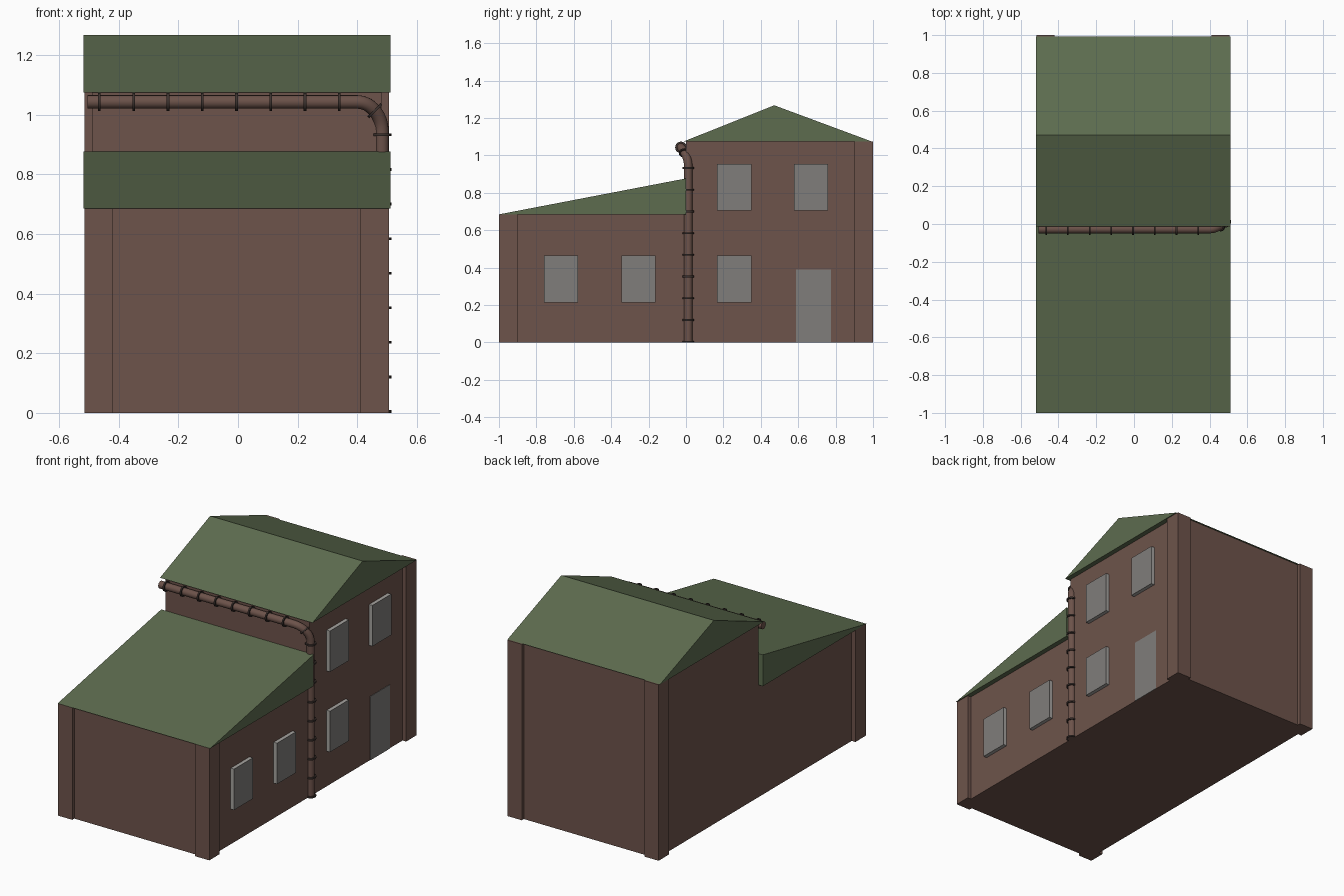
import bpy, math
from mathutils import Vector

if "Cube" in bpy.data.objects:
    bpy.data.objects.remove(bpy.data.objects["Cube"])


def material(name, rgb):
    m = bpy.data.materials.new(name)
    m.diffuse_color = (*rgb, 1)
    m.use_nodes = True
    m.node_tree.nodes["Principled BSDF"].inputs["Base Color"].default_value = m.diffuse_color
    return m


BRICK = material("brick brown", (0.155, 0.088, 0.070))
GREEN = material("roof green", (0.110, 0.150, 0.078))
GREY = material("window grey", (0.215, 0.207, 0.198))
FRAME = material("frame light grey", (0.38, 0.37, 0.35))
PIPE = material("pipe brown", (0.150, 0.085, 0.068))
DARK = material("bracket dark", (0.045, 0.032, 0.028))


def mesh_object(name, verts, faces, mat):
    me = bpy.data.meshes.new(name)
    me.from_pydata(verts, [], faces)
    me.materials.append(mat)
    ob = bpy.data.objects.new(name, me)
    bpy.context.collection.objects.link(ob)
    return ob


def prism(name, profile, x0, x1, mat):
    """Extrude a (y, z) profile, listed counter-clockwise seen from +x, along x."""
    n = len(profile)
    verts = [(x, y, z) for x in (x0, x1) for y, z in profile]
    faces = [tuple(reversed(range(n))), tuple(range(n, 2 * n))]
    faces += [(i, (i + 1) % n, n + (i + 1) % n, n + i) for i in range(n)]
    return mesh_object(name, verts, faces, mat)


def box(name, x0, x1, y0, y1, z0, z1, mat):
    return prism(name, [(y0, z0), (y1, z0), (y1, z1), (y0, z1)], x0, x1, mat)


LOW, HIGH = 0.685, 1.075      # eaves heights
WALL_L, WALL_R = -0.49, 0.482

# Walls: one stepped outline for the low wing and the tall wing
prism("walls", [(-0.98, 0), (0.98, 0), (0.98, HIGH), (0, HIGH), (0, LOW),
                (-0.98, LOW)], WALL_L, WALL_R, BRICK)

# Corner posts
for end, (y0, y1, top) in {"front": (-1.0, -0.9, LOW), "back": (0.9, 1.0, HIGH)}.items():
    box(end + "_left_post", -0.515, -0.42, y0, y1, 0, top, BRICK)
    box(end + "_right_post", 0.41, 0.506, y0, y1, 0, top, BRICK)

# Roofs: sloping wedge and gable
prism("low_roof", [(-1.0, LOW), (0, LOW), (0, 0.877)], -0.519, 0.512, GREEN)
prism("gable_roof", [(-0.012, HIGH), (0.992, HIGH), (0.472, 1.268)], -0.519, 0.512, GREEN)

# Windows on the right side: light box with a grey pane
for i, (y, z) in enumerate([(-0.668, 0.215), (-0.253, 0.215), (0.258, 0.215),
                            (0.258, 0.705), (0.668, 0.705)]):
    y0, y1, z1 = y - 0.091, y + 0.091, z + 0.25
    box(f"window_frame_{i}", WALL_R - 0.01, 0.503, y0, y1, z, z1, FRAME)
    box(f"window_pane_{i}", 0.503, 0.505, y0, y1, z, z1, GREY)

# Door
box("door", WALL_R - 0.002, WALL_R + 0.003, 0.588, 0.775, 0, 0.39, GREY)

# Gutter and downpipe as one bent tube
path = [Vector((-0.505, -0.027, 1.043))]
for i in range(9):
    a = math.pi / 2 * i / 8
    s, c = math.sin(a), 1 - math.cos(a)
    path.append(Vector((0.40 + 0.083 * s, -0.027 + 0.039 * s * s, 1.043 - 0.10 * c)))
path.append(Vector((0.483, 0.012, 0)))
cu = bpy.data.curves.new("drainpipe", 'CURVE')
cu.dimensions = '3D'
cu.bevel_depth = 0.0225
cu.bevel_resolution = 6
cu.use_fill_caps = True
sp = cu.splines.new('POLY')
sp.points.add(len(path) - 1)
for p, co in zip(sp.points, path):
    p.co = (*co, 1)
cu.materials.append(PIPE)
pipe = bpy.data.objects.new("drainpipe", cu)
bpy.context.collection.objects.link(pipe)
bpy.context.view_layer.objects.active = pipe
pipe.select_set(True)
bpy.ops.object.convert(target='MESH')
bpy.ops.object.shade_smooth_by_angle(angle=math.radians(40))


# Pipe brackets
def bracket(name, loc, rot):
    bpy.ops.mesh.primitive_cylinder_add(vertices=20, radius=0.031, depth=0.009,
                                        location=loc, rotation=rot)
    ob = bpy.context.object
    ob.name = name
    ob.data.materials.append(DARK)
    bpy.ops.object.shade_smooth_by_angle(angle=math.radians(40))


for i in range(8):
    bracket(f"gutter_bracket_{i}", (-0.465 + 0.115 * i, -0.027, 1.043), (0, math.pi / 2, 0))
for i in range(9):
    bracket(f"downpipe_bracket_{i}", (0.483, 0.012, 0.0045 + 0.116 * i), (0, 0, 0))
bracket("elbow_bracket", path[5], (0, math.radians(135), 0))
